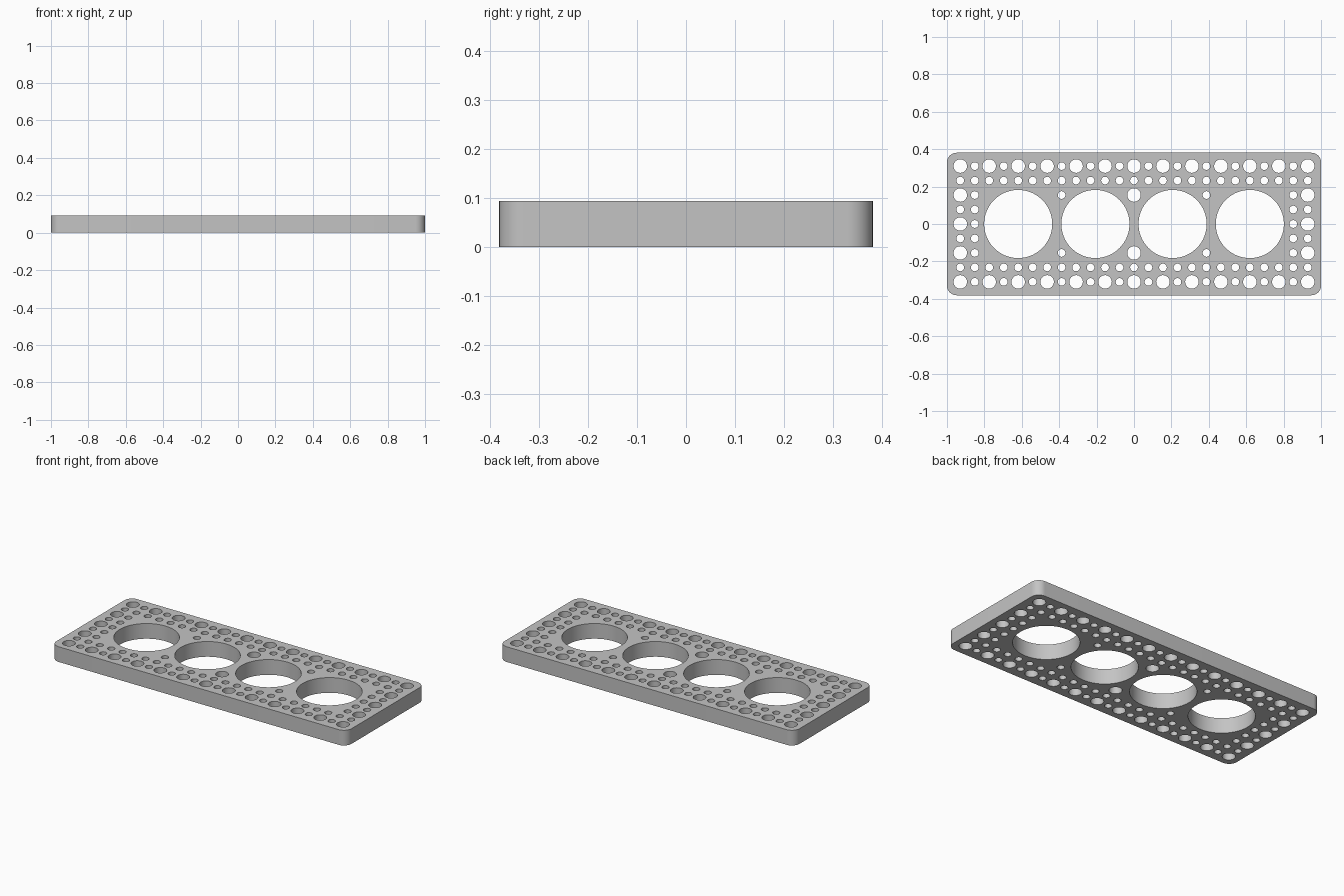
import bpy
import bmesh
from math import sin, cos, pi, radians

cube = bpy.data.objects.get("Cube")
if cube:
    bpy.data.objects.remove(cube, do_unlink=True)

PITCH = 0.0774
HALF_X, HALF_Y, HEIGHT = 1.0, 0.381, 0.093
CORNER = 0.052
SMALL, LARGE, BORE = 0.0205, 0.036, 0.182

grey = bpy.data.materials.new("plain grey")
grey.use_nodes = True
colour = (0.55, 0.55, 0.55, 1)
grey.diffuse_color = colour
grey.node_tree.nodes["Principled BSDF"].inputs["Base Color"].default_value = colour

profile = bpy.data.curves.new("plate_profile", 'CURVE')
profile.dimensions = '2D'
profile.fill_mode = 'BOTH'
profile.extrude = HEIGHT / 2


def add_loop(points):
    """Closed outline in the plate profile; inner outlines become holes."""
    spline = profile.splines.new('POLY')
    spline.points.add(len(points) - 1)
    for point, (x, y) in zip(spline.points, points):
        point.co = (x, y, 0, 1)
    spline.use_cyclic_u = True


def add_hole(x, y, radius, sides):
    add_loop([(x + radius * cos(2 * pi * k / sides),
               y + radius * sin(2 * pi * k / sides)) for k in range(sides)])


# Rounded outer outline
outline = []
for quarter, (sx, sy) in enumerate([(1, 1), (-1, 1), (-1, -1), (1, -1)]):
    for k in range(13):
        a = (quarter + k / 12) * pi / 2
        outline.append((sx * (HALF_X - CORNER) + CORNER * cos(a),
                        sy * (HALF_Y - CORNER) + CORNER * sin(a)))
add_loop(outline)

# Border grid: large holes alternate on the outer ring, small ones elsewhere
for i in range(-12, 13):
    for j in range(-4, 5):
        outer = abs(i) == 12 or abs(j) == 4
        inner = abs(i) == 11 or abs(j) == 3
        if outer or inner:
            big = outer and i % 2 == 0 and j % 2 == 0
            add_hole(i * PITCH, j * PITCH, LARGE if big else SMALL, 32)

# Holes between the bores
for j in (-2, 2):
    for i, radius in ((-5, SMALL), (0, LARGE), (5, SMALL)):
        add_hole(i * PITCH, j * PITCH, radius, 32)

# Four big bores
for step in (-8, -8 / 3, 8 / 3, 8):
    add_hole(step * PITCH, 0, BORE, 96)

# Turn the profile into a solid plate
plate = bpy.data.objects.new("perforated_plate", profile)
bpy.context.collection.objects.link(plate)
plate.location.z = HEIGHT / 2
bpy.ops.object.select_all(action='DESELECT')
plate.select_set(True)
bpy.context.view_layer.objects.active = plate
bpy.ops.object.convert(target='MESH')
plate = bpy.context.view_layer.objects.active

bm = bmesh.new()
bm.from_mesh(plate.data)
bmesh.ops.remove_doubles(bm, verts=bm.verts, dist=0.00005)
bmesh.ops.recalc_face_normals(bm, faces=bm.faces)
bm.to_mesh(plate.data)
bm.free()

plate.data.materials.clear()
plate.data.materials.append(grey)
bpy.ops.object.shade_smooth_by_angle(angle=radians(30))
